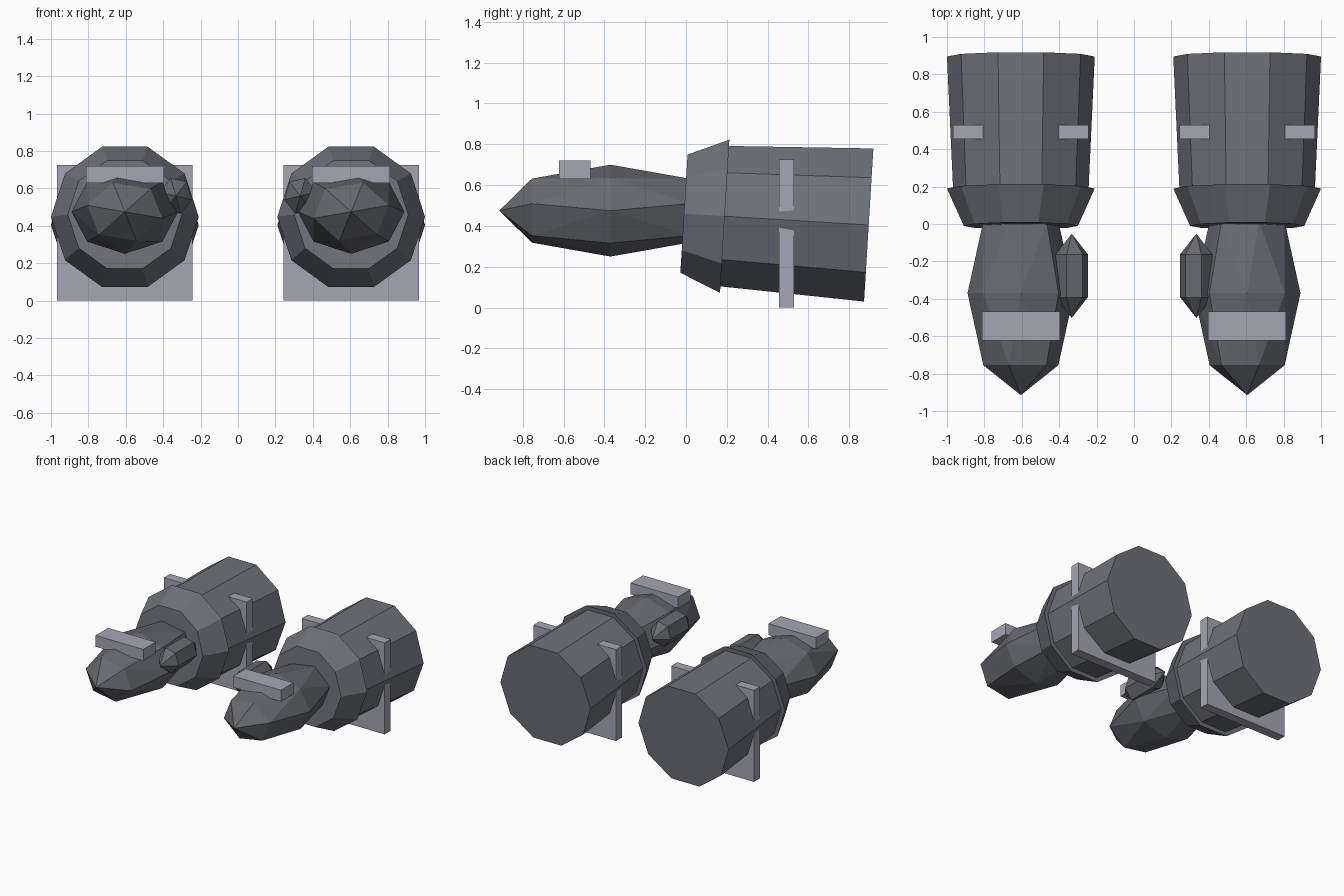
import bpy, bmesh
from math import sin, cos, pi, radians
from mathutils import Vector, Matrix

if "Cube" in bpy.data.objects:
    bpy.data.objects.remove(bpy.data.objects["Cube"], do_unlink=True)


def material(name, rgb):
    m = bpy.data.materials.new(name)
    m.use_nodes = True
    m.diffuse_color = (*rgb, 1)
    m.node_tree.nodes["Principled BSDF"].inputs["Base Color"].default_value = (*rgb, 1)
    return m


SLATE = material("slate grey", (0.158, 0.167, 0.195))
DARK = material("dark grey", (0.136, 0.143, 0.162))
LIGHT = material("light grey", (0.375, 0.382, 0.46))


def finish(bm, name, mat, side):
    """Put the part on one side (+1 left, -1 right) and make it an object."""
    for v in bm.verts:
        v.co.x *= side
    bmesh.ops.recalc_face_normals(bm, faces=bm.faces)
    mesh = bpy.data.meshes.new(name)
    bm.to_mesh(mesh)
    bm.free()
    mesh.materials.append(mat)
    obj = bpy.data.objects.new(("left_" if side > 0 else "right_") + name, mesh)
    bpy.context.collection.objects.link(obj)


def ring(bm, y, rx, rz, sides, turn=0.0):
    return [bm.verts.new((rx * cos(2 * pi * k / sides + turn), y,
                          rz * sin(2 * pi * k / sides + turn))) for k in range(sides)]


def tube(name, profile, mat, side, place, sides=10):
    """Capped tube along y through (y, radius) pairs."""
    bm = bmesh.new()
    rings = [ring(bm, y, r, r, sides) for y, r in profile]
    for a, b in zip(rings, rings[1:]):
        for k in range(sides):
            n = (k + 1) % sides
            bm.faces.new((a[k], a[n], b[n], b[k]))
    bm.faces.new(rings[0])
    bm.faces.new(rings[-1])
    bm.transform(place)
    finish(bm, name, mat, side)


def pod(name, centre, half_length, rings, mat, side):
    """Faceted pointed pod along y: hull of two tips and some rings."""
    bm = bmesh.new()
    for s in (-1, 1):
        bm.verts.new((0, s * half_length, 0))
    for r in rings:
        ring(bm, *r)
    bmesh.ops.convex_hull(bm, input=bm.verts)
    bm.transform(Matrix.Translation(centre))
    finish(bm, name, mat, side)


def box(name, low, high, mat, side):
    bm = bmesh.new()
    bmesh.ops.create_cube(bm, size=1)
    low, high = Vector(low), Vector(high)
    bm.transform(Matrix.Translation((low + high) / 2) @ Matrix.Diagonal((*(high - low), 1)))
    finish(bm, name, mat, side)


CX = 0.605
for side in (1, -1):
    # Slightly tilted sleeve with a flared cuff at its front
    tilt = Matrix.Translation((CX, -0.01, 0.46)) @ Matrix.Rotation(radians(-3.5), 4, "X")
    tube("cuff", [(0, 0.305), (0.2, 0.395)], SLATE, side, tilt)
    tube("sleeve", [(0.15, 0.36), (0.907, 0.395)], SLATE, side, tilt)

    # Pointed fist and its thumb on the inner side
    turn = radians(12)
    pod("fist", (CX, -0.37, 0.475), 0.545,
        [(-0.385, 0.205, 0.165, 6, turn), (0, 0.285, 0.225, 8), (0.385, 0.205, 0.165, 6, turn)],
        DARK, side)
    pod("thumb", (0.333, -0.277, 0.56), 0.225,
        [(-0.115, 0.088, 0.1, 6, turn), (0.115, 0.088, 0.1, 6, turn)], DARK, side)

    # Bar across the knuckles and square plate through the sleeve
    box("knuckle_bar", (0.395, -0.622, 0.63), (0.812, -0.467, 0.72), LIGHT, side)
    box("sleeve_plate", (0.242, 0.455, 0), (0.967, 0.53, 0.725), LIGHT, side)
